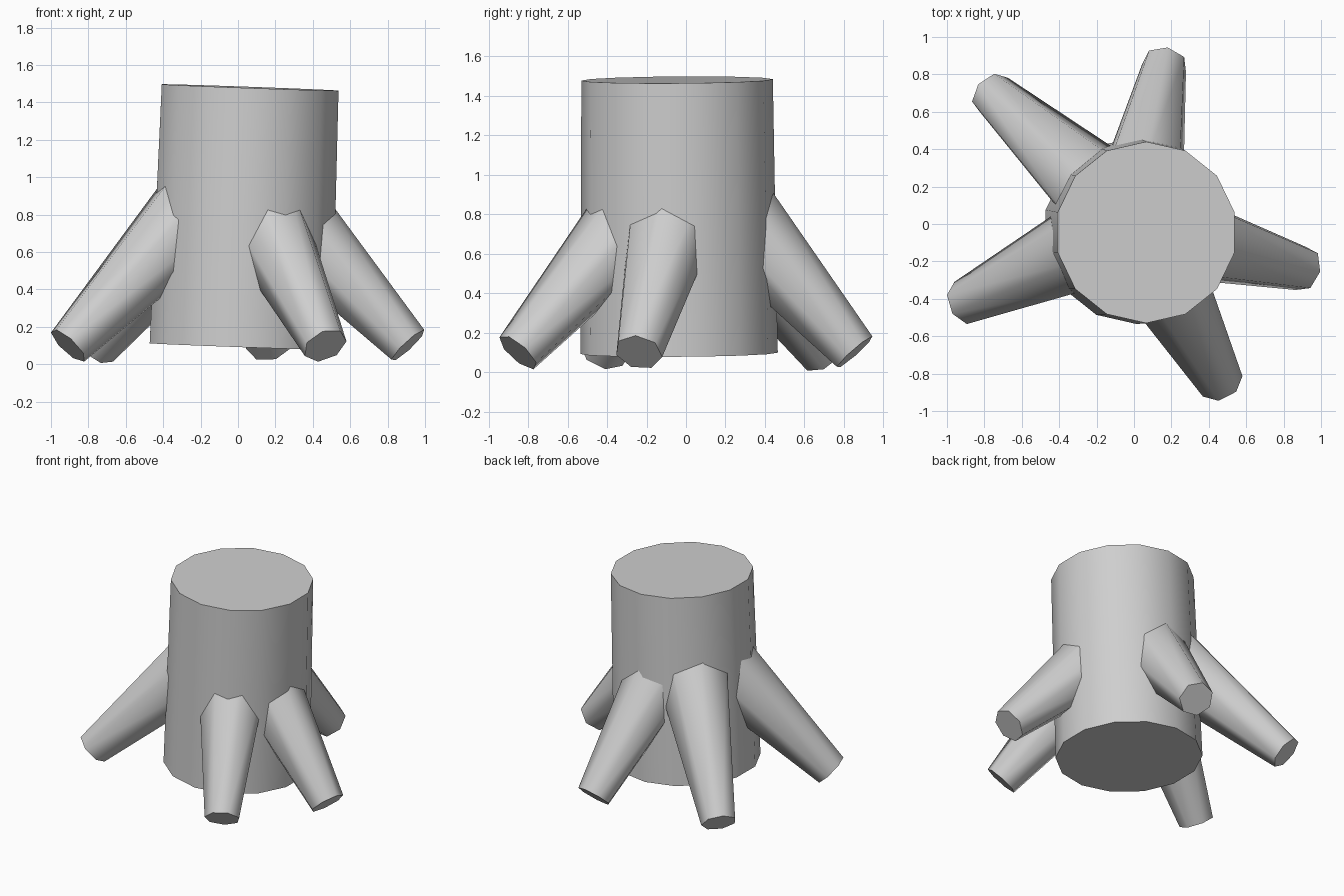
import bpy
import bmesh
import math
from mathutils import Vector

cube = bpy.data.objects.get("Cube")
if cube:
    bpy.data.objects.remove(cube, do_unlink=True)

grey = bpy.data.materials.new("plain grey")
grey.use_nodes = True
color = (0.62, 0.62, 0.62, 1.0)
grey.diffuse_color = color
grey.node_tree.nodes["Principled BSDF"].inputs["Base Color"].default_value = color


def tapered_cylinder(name, start, end, r_start, r_end, sides, right, phase):
    """Capped, tapered cylinder between two points; phase turns its corners."""
    start, end = Vector(start), Vector(end)
    axis = (end - start).normalized()
    right = (right - axis * right.dot(axis)).normalized()
    up = axis.cross(right)
    bm = bmesh.new()
    rings = []
    for center, radius in ((start, r_start), (end, r_end)):
        ring = []
        for i in range(sides):
            a = math.radians(phase) + math.tau * i / sides
            ring.append(bm.verts.new(center + radius * (right * math.cos(a) + up * math.sin(a))))
        rings.append(ring)
    low, high = rings
    for i in range(sides):
        j = (i + 1) % sides
        bm.faces.new((low[i], low[j], high[j], high[i]))
    bm.faces.new(low[::-1])
    bm.faces.new(high)
    mesh = bpy.data.meshes.new(name)
    bm.to_mesh(mesh)
    bm.free()
    mesh.materials.append(grey)
    obj = bpy.data.objects.new(name, mesh)
    bpy.context.collection.objects.link(obj)
    bpy.ops.object.select_all(action='DESELECT')
    obj.select_set(True)
    bpy.context.view_layer.objects.active = obj
    bpy.ops.object.shade_smooth_by_angle(angle=math.radians(60))
    return obj


# Slightly leaning trunk
tapered_cylinder("trunk", (0.015, -0.035, 0.095), (0.065, -0.045, 1.48),
                 0.5, 0.485, 14, Vector((1, 0, 0)), 90)

# Roots spread from one point on the centre line:
# name, compass angle, reach, tip height, corner phase
HUB_Z = 1.07
TIP_RADIUS = 0.122
TAPER = 0.118
BASE_REACH = 0.15
roots = (
    ("left_root", -14.8, 0.94, 0.10, 35),
    ("front_root", -61.3, 0.97, 0.10, 15),
    ("right_root", -155.2, 1.00, 0.10, 25),
    ("back_right_root", 137.5, 1.035, 0.09, 33),
    ("back_root", 79.1, 0.87, 0.10, 38),
)
for name, angle, reach, tip_z, phase in roots:
    a = math.radians(angle)
    outward = Vector((math.cos(a), math.sin(a), 0))
    tangent = Vector((-math.sin(a), math.cos(a), 0))
    hub = Vector((0, 0, HUB_Z))
    tip = outward * reach + Vector((0, 0, tip_z))
    base = hub.lerp(tip, BASE_REACH / reach)
    base_radius = TIP_RADIUS + TAPER * (tip - base).length
    tapered_cylinder(name, base, tip, base_radius, TIP_RADIUS, 7, tangent, phase)
